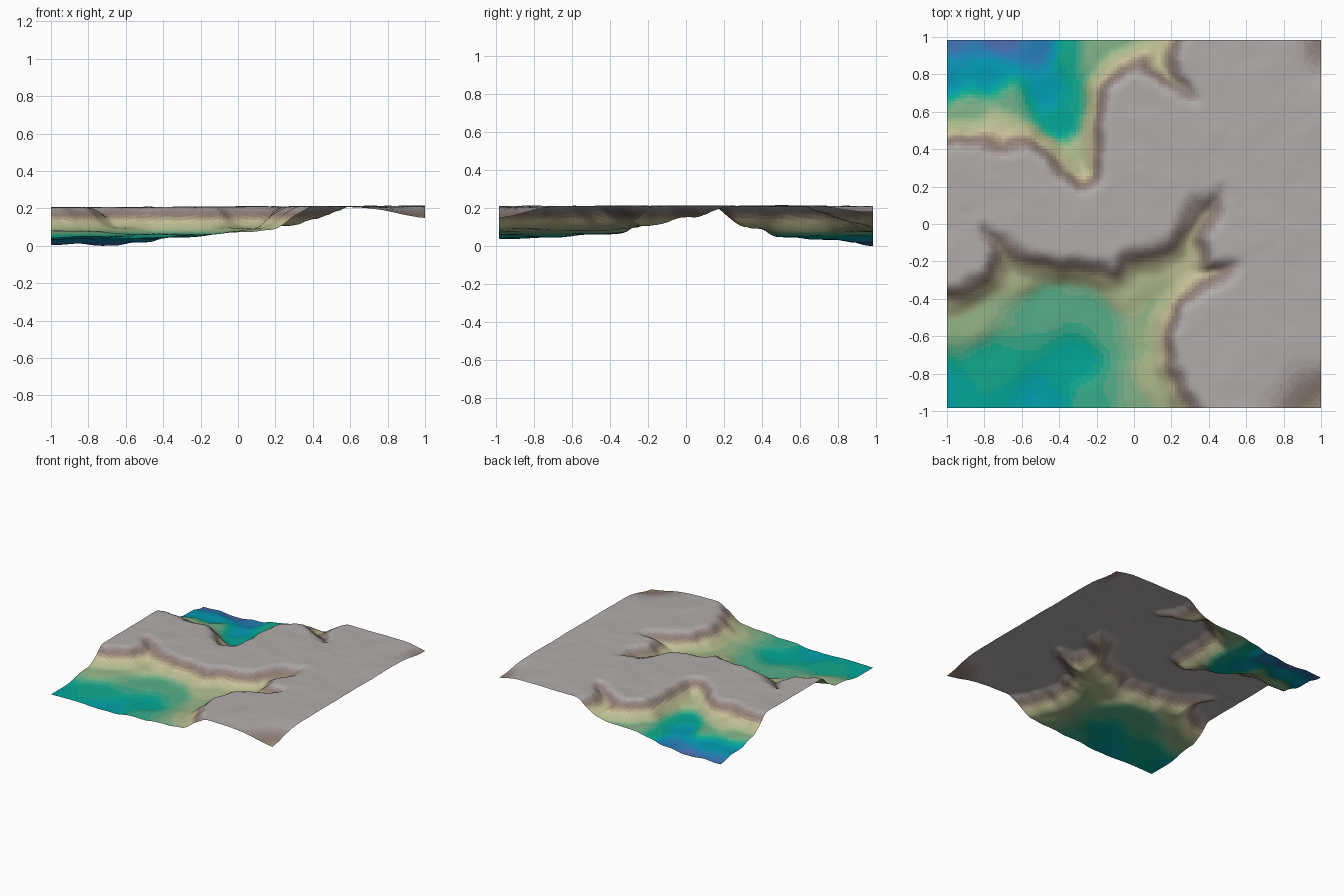
import bpy, math
from mathutils import Vector, noise

if "Cube" in bpy.data.objects:
    bpy.data.objects.remove(bpy.data.objects["Cube"])

NX, NY, HALF_Y = 110, 108, 0.985

# plan outline of each valley rim (closed far outside the tile)
back_valley = [(-3, .43), (-1, .43), (-.85, .44), (-.7, .40), (-.55, .42), (-.46, .36), (-.4, .26),
               (-.3, .20), (-.19, .22), (-.17, .38), (-.18, .55), (-.15, .72), (-.05, .82), (.03, .85),
               (.1, .79), (.2, .72), (.32, .67), (.25, .78), (.22, .88), (.27, 1), (.4, 3), (-3, 3)]
front_valley = [(-3, -.37), (-1, -.37), (-.9, -.34), (-.79, -.27), (-.74, -.15), (-.8, -.03), (-.68, -.11),
                (-.55, -.17), (-.4, -.2), (-.25, -.21), (-.1, -.24), (-.04, -.16), (.1, -.14),
                (.2, -.09), (.27, .04), (.33, .14), (.47, .18), (.47, .05), (.39, -.08), (.41, -.2),
                (.55, -.22), (.5, -.29), (.36, -.36), (.25, -.45), (.2, -.6), (.21, -.75),
                (.27, -.88), (.35, -1), (.5, -3), (-3, -3)]
# spot heights of the valley floors
floors = [(-1, 1, .008), (-.7, 1, .003), (-.5, .92, .02), (-1, .78, .035), (-.75, .8, .038), (-.5, .7, .038),
          (-.65, .66, .07), (-.4, .53, .05), (-.3, .35, .095), (-.36, .9, .055), (-.2, .9, .08),
          (0, .97, .08), (.1, .9, .11), (-.9, .58, .08), (-.7, .5, .11),
          (-1, -.9, .045), (-.75, -.75, .055), (-.5, -.95, .042), (-.32, -.73, .05), (-.5, -.45, .065),
          (-.2, -.5, .065), (-.2, -.95, .062), (0, -.98, .075), (.15, -.85, .095), (.1, -.5, .085),
          (.3, -.2, .11), (.38, .05, .14), (-.9, -.5, .085), (-.6, -.25, .1), (-.05, -.33, .1)]


def signed_distance(p, poly):
    best, inside = 9.0, False
    for (ax, ay), (bx, by) in zip(poly, poly[1:] + poly[:1]):
        dx, dy = bx - ax, by - ay
        t = max(0, min(1, ((p.x - ax) * dx + (p.y - ay) * dy) / (dx * dx + dy * dy)))
        best = min(best, math.hypot(p.x - ax - t * dx, p.y - ay - t * dy))
        if (ay > p.y) != (by > p.y) and p.x < ax + (p.y - ay) * dx / dy:
            inside = not inside
    return best if inside else -best


def floor_height(x, y):
    total = weight = 0
    for fx, fy, fz in floors:
        w = 1 / ((x - fx) ** 2 + (y - fy) ** 2 + .004) ** 2
        total, weight = total + w * fz, weight + w
    return total / weight


def height(x, y):
    p = Vector((x, y, 0))
    rough = noise.fractal(p * 5, 1.0, 2.0, 4)
    # uplands, drooping at the two right-hand corners
    top = .212 + .004 * x + .004 * rough
    top -= .065 * math.exp(-(x - 1.03) ** 2 / .06 - (y + 1) ** 2 / .04)
    top -= .035 * math.exp(-(x - 1.03) ** 2 / .02 - (y - .95) ** 2 / .03)
    # ragged rim, then a soft slope down to the floor
    q = p + Vector((noise.noise(p * 9), noise.noise(p * 9 + Vector((7, 3, 1))), 0)) * .022
    d = max(signed_distance(q, back_valley), signed_distance(q, front_valley))
    t = max(0, min(1, (d + .06) / .2))
    t = t * t * (3 - 2 * t)
    return top + (floor_height(x, y) + .003 * rough - top) * t


# height-field grid
verts = []
for j in range(NY + 1):
    for i in range(NX + 1):
        x, y = -1 + 2 * i / NX, HALF_Y * (-1 + 2 * j / NY)
        verts.append([x, y, height(x, y)])
low = min(v[2] for v in verts)
for v in verts:
    v[2] -= low
row = NX + 1
faces = [(j * row + i, j * row + i + 1, (j + 1) * row + i + 1, (j + 1) * row + i)
         for j in range(NY) for i in range(NX)]
mesh = bpy.data.meshes.new("terrain")
mesh.from_pydata(verts, [], faces)
terrain = bpy.data.objects.new("terrain", mesh)
bpy.context.collection.objects.link(terrain)

# colour bands by elevation
ramp = [(0, (.33, .40, .66)), (.02, (.16, .49, .71)), (.037, (.02, .62, .70)), (.05, (.05, .66, .55)),
        (.065, (.38, .68, .53)), (.085, (.66, .72, .54)), (.13, (.78, .75, .59)), (.165, (.55, .48, .44)),
        (.185, (.58, .53, .52)), (.203, (.69, .67, .67)), (.3, (.69, .67, .67))]
BANDS, TOP = 40, .22
for k in range(BANDS):
    z = (k + .5) * TOP / BANDS
    for (z0, c0), (z1, c1) in zip(ramp, ramp[1:]):
        if z0 <= z < z1:
            f = (z - z0) / (z1 - z0)
            rgb = [(a + (b - a) * f) ** 2.2 for a, b in zip(c0, c1)]
    mat = bpy.data.materials.new(f"elevation_{k:02d}")
    mat.diffuse_color = (*rgb, 1)
    mat.use_nodes = True
    mat.node_tree.nodes["Principled BSDF"].inputs["Base Color"].default_value = mat.diffuse_color
    mesh.materials.append(mat)
for poly in mesh.polygons:
    z = sum(verts[v][2] for v in poly.vertices) / 4
    poly.material_index = max(0, min(BANDS - 1, int(z / TOP * BANDS)))
    poly.use_smooth = True
